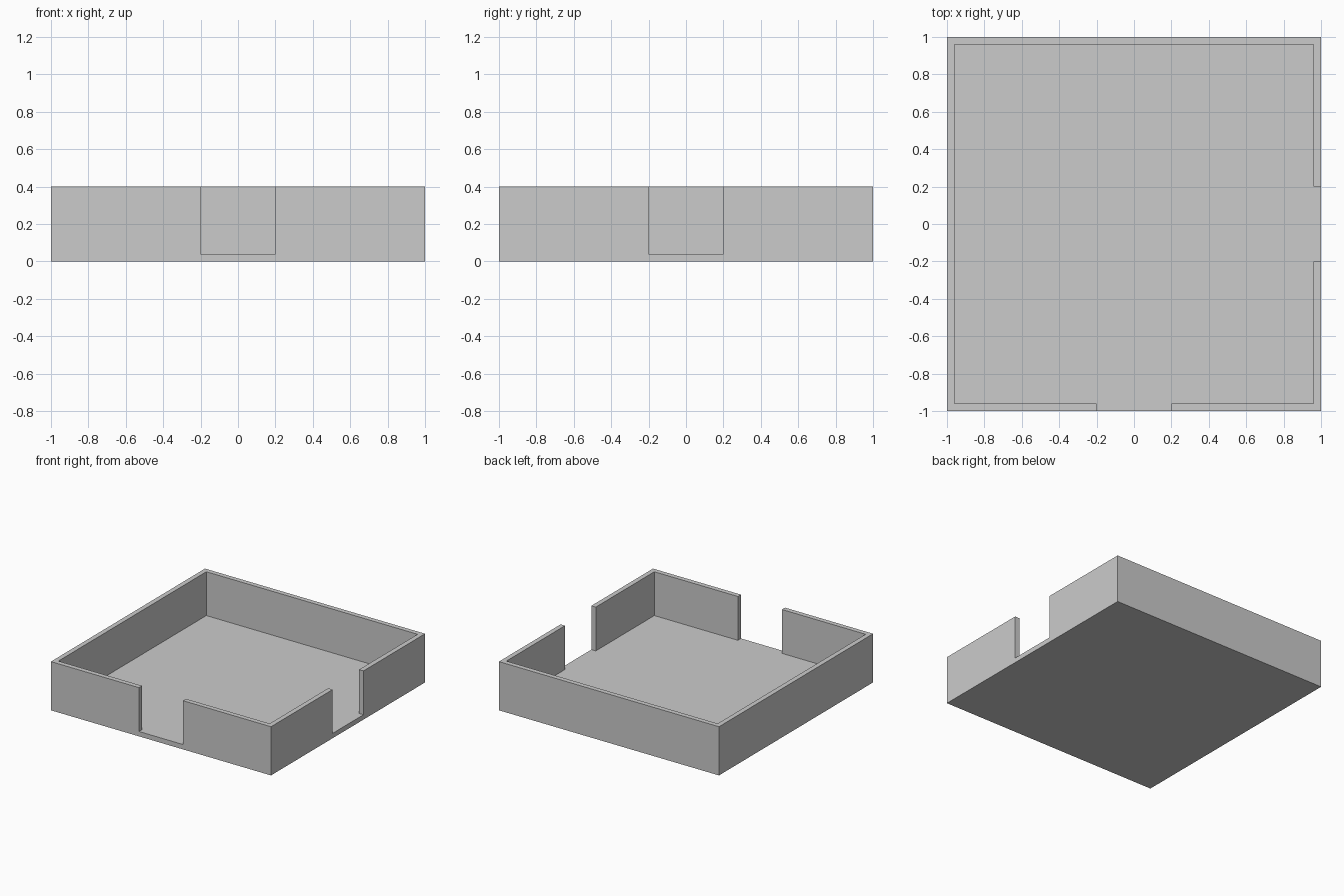
import bpy, bmesh

if "Cube" in bpy.data.objects:
    bpy.data.objects.remove(bpy.data.objects["Cube"])

HEIGHT, WALL, GAP = 0.4, 0.04, 0.2
INNER = 1 - WALL


def prism(name, outline, z0, z1):
    """Extrude a plan outline from z0 up to z1."""
    bm = bmesh.new()
    face = bm.faces.new([bm.verts.new((x, y, z0)) for x, y in outline])
    ext = bmesh.ops.extrude_face_region(bm, geom=[face])
    verts = [g for g in ext["geom"] if isinstance(g, bmesh.types.BMVert)]
    bmesh.ops.translate(bm, verts=verts, vec=(0, 0, z1 - z0))
    bmesh.ops.recalc_face_normals(bm, faces=bm.faces)
    mesh = bpy.data.meshes.new(name)
    bm.to_mesh(mesh)
    bm.free()
    obj = bpy.data.objects.new(name, mesh)
    bpy.context.collection.objects.link(obj)
    return obj


# Solid block of the tray
tray = prism("walled_tray", [(-1, -1), (1, -1), (1, 1), (-1, 1)], 0, HEIGHT)

# Room cavity with doorways running out through the front and right walls
cavity = prism("cavity_cutter", [
    (-INNER, -INNER), (-GAP, -INNER), (-GAP, -1.1), (GAP, -1.1), (GAP, -INNER),
    (INNER, -INNER), (INNER, -GAP), (1.1, -GAP), (1.1, GAP), (INNER, GAP),
    (INNER, INNER), (-INNER, INNER)], WALL, HEIGHT + 0.1)
cavity.hide_render = True

# Hollow the block, then discard the cutter
mod = tray.modifiers.new("hollow", "BOOLEAN")
mod.operation = "DIFFERENCE"
mod.solver = "EXACT"
mod.object = cavity
bpy.context.view_layer.objects.active = tray
bpy.ops.object.modifier_apply(modifier=mod.name)
bpy.data.objects.remove(cavity)
